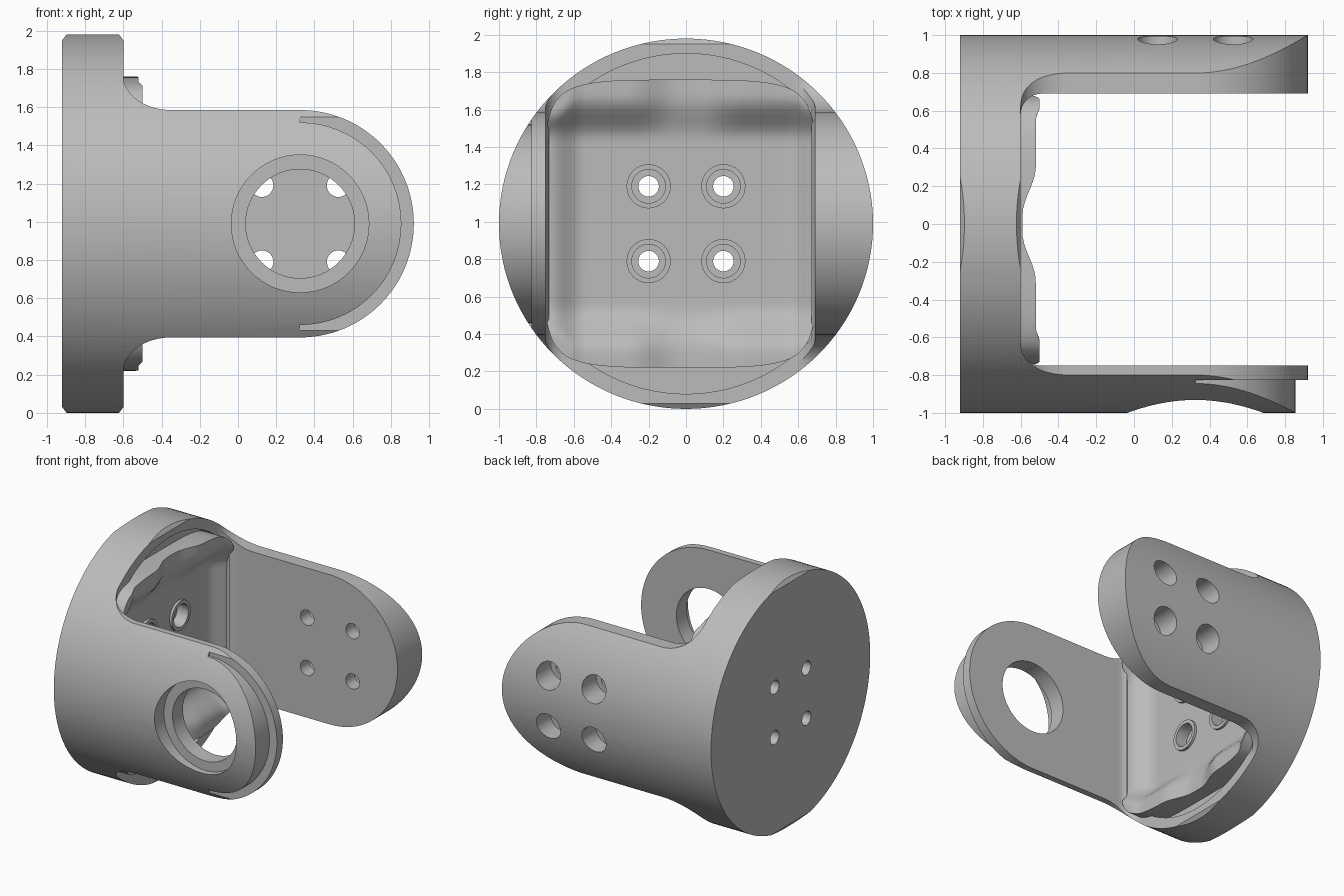
import bpy, bmesh
from math import sin, cos, pi, radians

if "Cube" in bpy.data.objects:
    bpy.data.objects.remove(bpy.data.objects["Cube"])

MID = 0.99            # height of the main axis
PIVOT = 0.325         # x of the arm end centre
HALF = 0.595          # half width of an arm

grey = bpy.data.materials.new("plain grey")
grey.use_nodes = True
grey.diffuse_color = (0.5, 0.5, 0.5, 1)
grey.node_tree.nodes["Principled BSDF"].inputs["Base Color"].default_value = (0.5, 0.5, 0.5, 1)


def finish(name, bm):
    bmesh.ops.recalc_face_normals(bm, faces=bm.faces)
    mesh = bpy.data.meshes.new(name)
    bm.to_mesh(mesh)
    bm.free()
    mesh.materials.append(grey)
    ob = bpy.data.objects.new(name, mesh)
    bpy.context.collection.objects.link(ob)
    return ob


def prism(name, pts, axis, a, b):
    """Extrude a flat profile along one axis from a to b."""
    place = {"x": lambda u, v: (a, u, v),
             "y": lambda u, v: (u, a, v),
             "z": lambda u, v: (u, v, a)}[axis]
    bm = bmesh.new()
    face = bm.faces.new([bm.verts.new(place(u, v)) for u, v in pts])
    new = bmesh.ops.extrude_face_region(bm, geom=[face])["geom"]
    shift = [b - a if k == axis else 0 for k in "xyz"]
    bmesh.ops.translate(bm, vec=shift, verts=[g for g in new if isinstance(g, bmesh.types.BMVert)])
    return finish(name, bm)


def arc(cu, cv, ru, rv, start, end, n=16):
    angles = [radians(start + (end - start) * i / n) for i in range(n + 1)]
    return [(cu + ru * cos(t), cv + rv * sin(t)) for t in angles]


def circle(cu, cv, r, n=48):
    return arc(cu, cv, r, r, 0, 360, n)[:-1]


def combine(target, other, how):
    mod = target.modifiers.new("combine", "BOOLEAN")
    mod.operation, mod.solver, mod.object = how, "EXACT", other
    bpy.context.view_layer.objects.active = target
    bpy.ops.object.modifier_apply(modifier=mod.name)
    bpy.data.objects.remove(other)


# Side outline: round base plate, fillets and rounded arms
upper = [(-0.92, 0.96), (-0.89, 1.0), (-0.63, 1.0), (-0.60, 0.96)]
upper += arc(-0.35, 0.775, 0.25, 0.18, 180, 270)
upper += arc(PIVOT, 0, HALF, HALF, 90, 0, 32)
lower = [(x, -z) for x, z in reversed(upper[:-1])]
bracket = prism("clevis_bracket", [(x, MID + z) for x, z in upper + lower], "y", -1.1, 1.1)

# Round the outside to a cylinder
combine(bracket, prism("shell", arc(0, MID, 1.0, 0.99, 0, 360, 128)[:-1], "x", -1, 1), "INTERSECT")

# Gap between the arms, with filleted corners
gap = [(1.2, -0.75)] + arc(-0.49, -0.64, 0.11, 0.11, 270, 180, 8)
gap += arc(-0.49, 0.58, 0.11, 0.11, 180, 90, 8) + [(1.2, 0.69)]
combine(bracket, prism("gap", gap, "z", -0.5, 2.5), "DIFFERENCE")

# Shallow round pocket in the base, flattened beside the arms
pocket = [(max(-0.75, min(0.69, y)), z) for y, z in circle(0, MID, 0.91, 96)]
pocket = list(dict.fromkeys(pocket))
combine(bracket, prism("pocket", pocket, "x", -0.70, -0.55), "DIFFERENCE")


# Dished pad on the pocket floor, rising toward its edges
def ramp(v, low, high):
    t = max(0, min(1, (v - low) / (high - low)))
    return t * t * (3 - 2 * t)


def pad_height(y, z):
    side = 0.09 * ramp(abs(y), 0.55, 0.73)
    ends = ramp(abs(z), 0.45, 0.68) * (0.07 + 0.07 * ramp(abs(y), 0.05, 0.3))
    return min(-0.50, -0.66 + side + ends)


bm = bmesh.new()
bmesh.ops.create_grid(bm, x_segments=40, y_segments=40, size=1)
for v in bm.verts:
    u, w = v.co.x, v.co.y
    # squeeze the square so its corners become rounded
    squeeze = 1 - 0.12 * (u * w) ** 4
    y, z = -0.03 + 0.735 * u * squeeze, 0.77 * w * squeeze
    v.co = (pad_height(y, z), y, MID + z)
new = bmesh.ops.extrude_face_region(bm, geom=bm.faces[:])["geom"]
for v in new:
    if isinstance(v, bmesh.types.BMVert):
        v.co.x = -0.80
combine(bracket, finish("pad", bm), "UNION")

# Four bolt holes with counterbores in the base and in the rear arm
for i in (-0.2, 0.2):
    for j in (-0.2, 0.2):
        z = MID + j
        combine(bracket, prism("base_hole", circle(i, z, 0.055, 32), "x", -1.1, -0.4), "DIFFERENCE")
        combine(bracket, prism("base_bore", circle(i, z, 0.095, 32), "x", -0.74, -0.4), "DIFFERENCE")
        combine(bracket, prism("arm_hole", circle(PIVOT + i, z, 0.06, 32), "y", 0.6, 1.1), "DIFFERENCE")
        combine(bracket, prism("arm_bore", circle(PIVOT + i, z, 0.105, 32), "y", 0.80, 1.1), "DIFFERENCE")

# Large stepped bearing bore in the front arm
combine(bracket, prism("bearing_bore", circle(PIVOT, MID, 0.285, 64), "y", -1.1, -0.6), "DIFFERENCE")
combine(bracket, prism("bearing_seat", circle(PIVOT, MID, 0.36, 64), "y", -1.1, -0.88), "DIFFERENCE")

# Step around the end of the front arm
step = arc(PIVOT, MID, 0.53, 0.53, -90, 90, 32) + arc(PIVOT, MID, 0.8, 0.8, 90, -90, 32)
combine(bracket, prism("end_step", step, "y", -1.1, -0.825), "DIFFERENCE")

# Raised collars around the base bolt holes
for y in (-0.2, 0.2):
    for z in (MID - 0.2, MID + 0.2):
        collar = prism("bolt_collar", circle(y, z, 0.118, 32), "x", -0.70, -0.64)
        combine(collar, prism("collar_bore", circle(y, z, 0.09, 32), "x", -0.8, -0.5), "DIFFERENCE")
        combine(bracket, collar, "UNION")

bpy.ops.object.select_all(action="DESELECT")
bracket.select_set(True)
bpy.context.view_layer.objects.active = bracket
bpy.ops.object.shade_smooth_by_angle(angle=radians(30))
